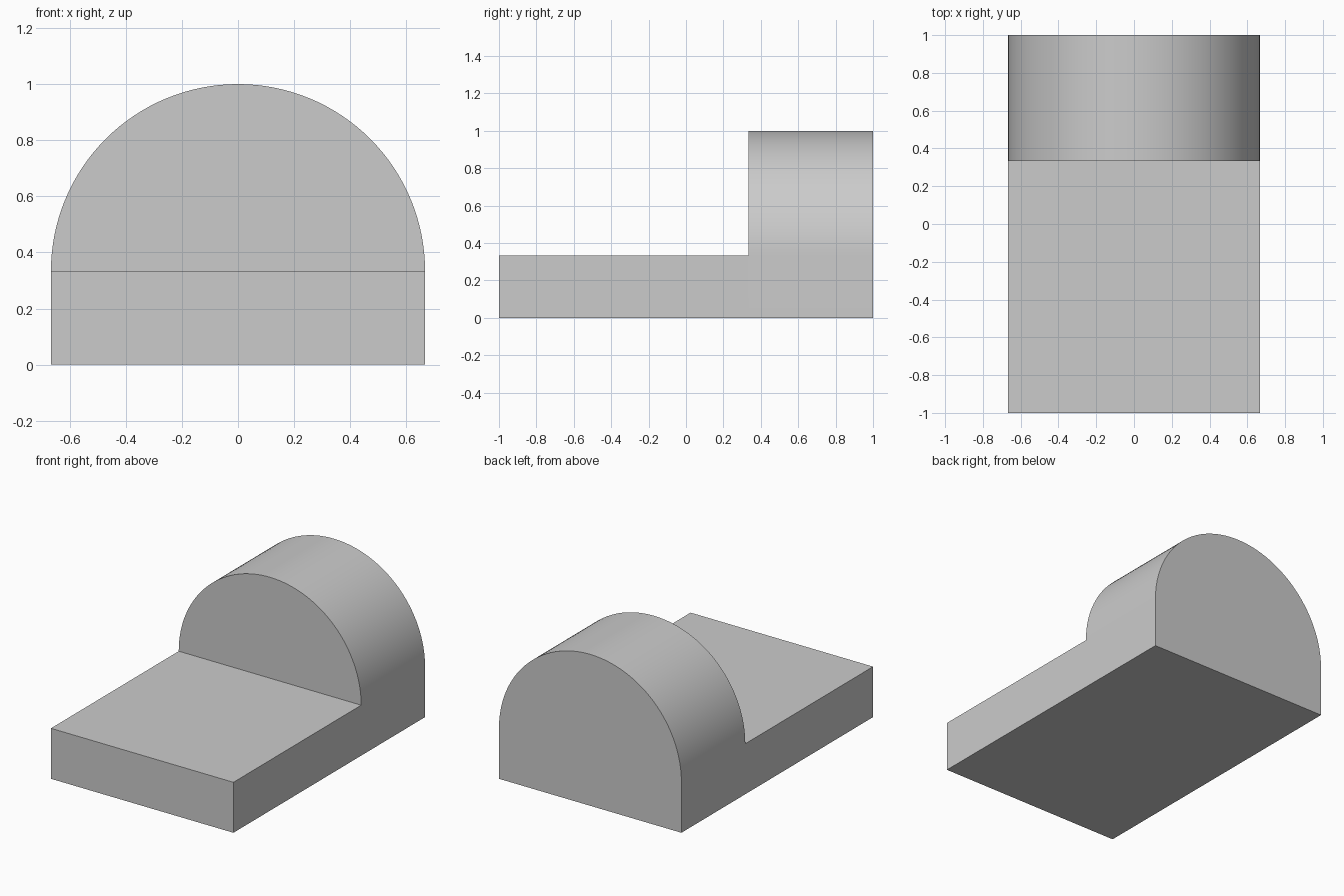
import bpy, bmesh
from math import pi, cos, sin
from mathutils import Vector

if "Cube" in bpy.data.objects:
    bpy.data.objects.remove(bpy.data.objects["Cube"])

RADIUS = 2 / 3       # arch radius = half width
SLAB_TOP = 1 / 3     # slab height, also the arch spring line
BACK, STEP, FRONT = 1.0, 1 / 3, -1.0
SEGMENTS = 64


def extrude(bm, face, y):
    """Extrude a face along y and return the new end face."""
    out = bmesh.ops.extrude_face_region(bm, geom=[face])["geom"]
    for v in (g for g in out if isinstance(g, bmesh.types.BMVert)):
        v.co.y = y
    return next(g for g in out if isinstance(g, bmesh.types.BMFace))


bm = bmesh.new()

# Arched back profile: half circle on top of the slab's end
profile = [(RADIUS * cos(pi * i / SEGMENTS), SLAB_TOP + RADIUS * sin(pi * i / SEGMENTS))
           for i in range(SEGMENTS + 1)]
profile += [(-RADIUS, 0), (RADIUS, 0)]
back = bm.faces.new([bm.verts.new((x, BACK, z)) for x, z in profile])

# Arched block
step_face = extrude(bm, back, STEP)

# Split the block's front at the spring line, pull the lower part out as the slab
spring = [v for v in step_face.verts if abs(v.co.z - SLAB_TOP) < 1e-4]
bmesh.utils.face_split(step_face, spring[0], spring[1])
lower = next(f for f in spring[0].link_faces
             if spring[1] in f.verts and len(f.verts) == 4
             and all(abs(v.co.y - STEP) < 1e-4 for v in f.verts))
extrude(bm, lower, FRONT)

bmesh.ops.recalc_face_normals(bm, faces=bm.faces)
mesh = bpy.data.meshes.new("arched_step_block")
bm.to_mesh(mesh)
bm.free()

block = bpy.data.objects.new("arched_step_block", mesh)
bpy.context.collection.objects.link(block)

# Smooth arch, crisp edges elsewhere
bpy.context.view_layer.objects.active = block
block.select_set(True)
bpy.ops.object.shade_smooth_by_angle()
